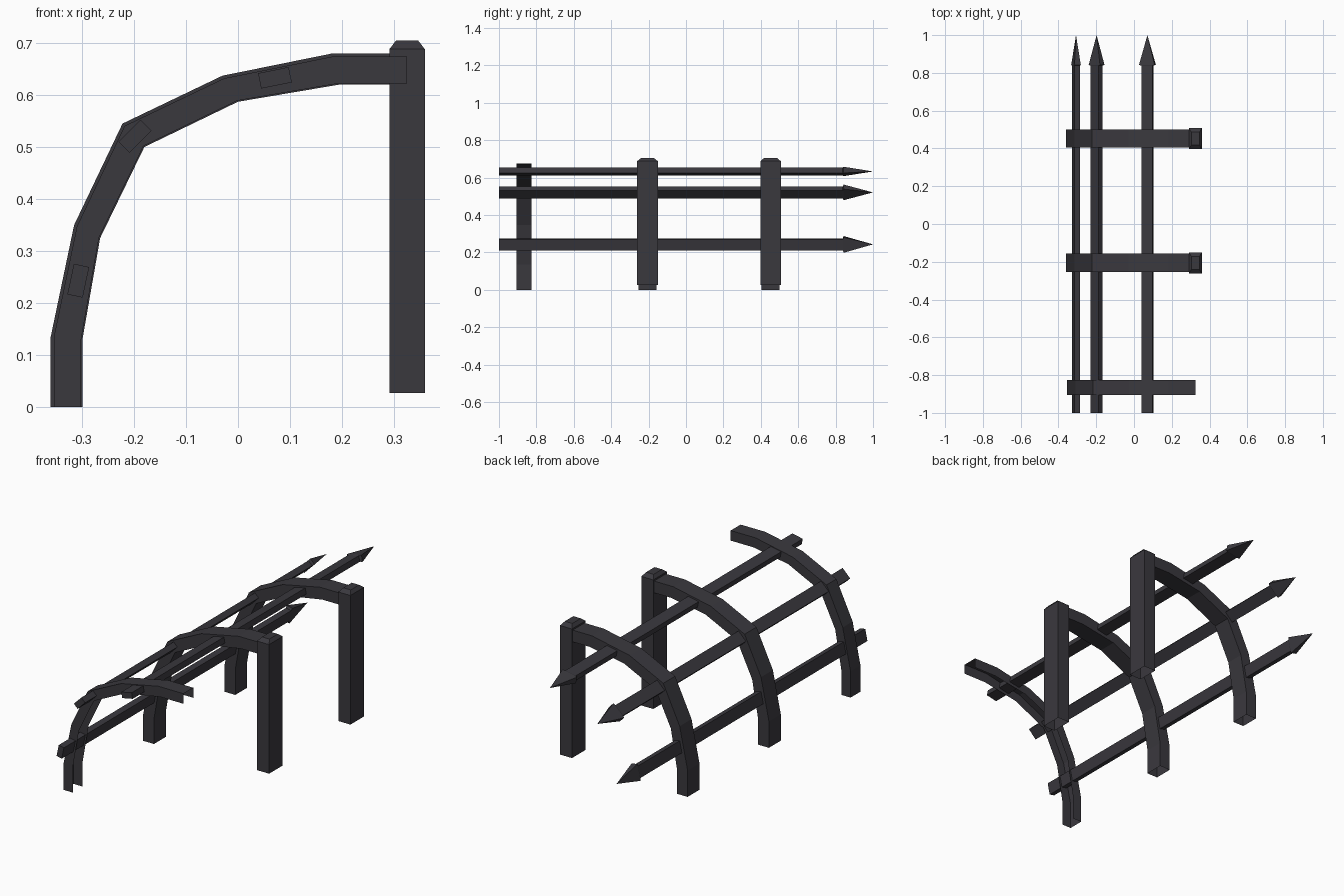
import bpy, bmesh, math
from mathutils import Vector

if "Cube" in bpy.data.objects:
    bpy.data.objects.remove(bpy.data.objects["Cube"])

iron = bpy.data.materials.new("dark iron")
iron.diffuse_color = (0.042, 0.040, 0.048, 1)
iron.use_nodes = True
iron.node_tree.nodes["Principled BSDF"].inputs["Base Color"].default_value = iron.diffuse_color

# Side profile of the bent ribs, as matching outer and inner points (x, z)
OUTER = [(-.36, 0), (-.36, .135), (-.315, .35), (-.222, .545), (-.03, .637), (.182, .68), (.325, .68)]
INNER = [(-.299, 0), (-.299, .13), (-.265, .325), (-.18, .50), (0, .587), (.195, .62), (.325, .62)]


def loft(name, rings, cap_start=False, cap_end=False, closed=True):
    """Skin a list of equal rings of points into flat faces."""
    bm = bmesh.new()
    vs = [[bm.verts.new(p) for p in r] for r in rings]
    n = len(rings[0])
    for a, b in zip(vs, vs[1:]):
        for i in range(n if closed else n - 1):
            j = (i + 1) % n
            bm.faces.new((a[i], a[j], b[j], b[i]))
    if cap_start:
        bm.faces.new(vs[0])
    if cap_end:
        bm.faces.new(vs[-1])
    bmesh.ops.remove_doubles(bm, verts=bm.verts, dist=1e-5)
    bmesh.ops.recalc_face_normals(bm, faces=bm.faces)
    me = bpy.data.meshes.new(name)
    bm.to_mesh(me)
    bm.free()
    me.materials.append(iron)
    ob = bpy.data.objects.new(name, me)
    bpy.context.collection.objects.link(ob)
    return ob


def rib(name, y, half, inset=0.0, channel=False):
    rings = []
    for o, i in zip(OUTER, INNER):
        o, i = Vector(o), Vector(i)
        d = (i - o).normalized() * inset
        o, i = o + d, i - d * 0.4
        # inner edge, outer edge, outer edge, inner edge: open inside if a channel
        rings.append([(i.x, y - half, i.y), (o.x, y - half, o.y),
                      (o.x, y + half, o.y), (i.x, y + half, i.y)])
    return loft(name, rings, closed=not channel)


# Broken front rib is an open channel, the two others are full tubes
rib("front_rib", -.866, .040, .006, channel=True)
for tag, y in (("middle", -.205), ("back", .453)):
    rib(tag + "_rib", y, .048)

    # Square post with a bevelled cap
    def ring(h, z, k):
        return [(.325 + sx * .034 * k, y - .001 + sy * h * k, z)
                for sx, sy in ((-1, -1), (1, -1), (1, 1), (-1, 1))]
    loft(tag + "_post", [ring(.055, .027, 1), ring(.055, .688, 1), ring(.055, .705, .62)],
         cap_end=True)


# Flat rails with spear tips, turned to follow the arch
def rail(name, x, z, angle):
    t = Vector((math.cos(angle), 0, math.sin(angle)))
    n = Vector((-t.z, 0, t.x))

    def ring(y, w, h):
        return [Vector((x, y, z)) + t * (a * w) + n * (b * h)
                for a, b in ((-1, -1), (1, -1), (1, 1), (-1, 1))]
    loft(name, [ring(-1, .03, .015), ring(.838, .03, .015), ring(.843, .042, .017),
                ring(1, 0, 0)], cap_start=True)


rail("upper_rail", .071, .633, math.radians(11.5))
rail("middle_rail", -.198, .521, math.radians(45))
rail("lower_rail", -.307, .243, math.radians(78))
